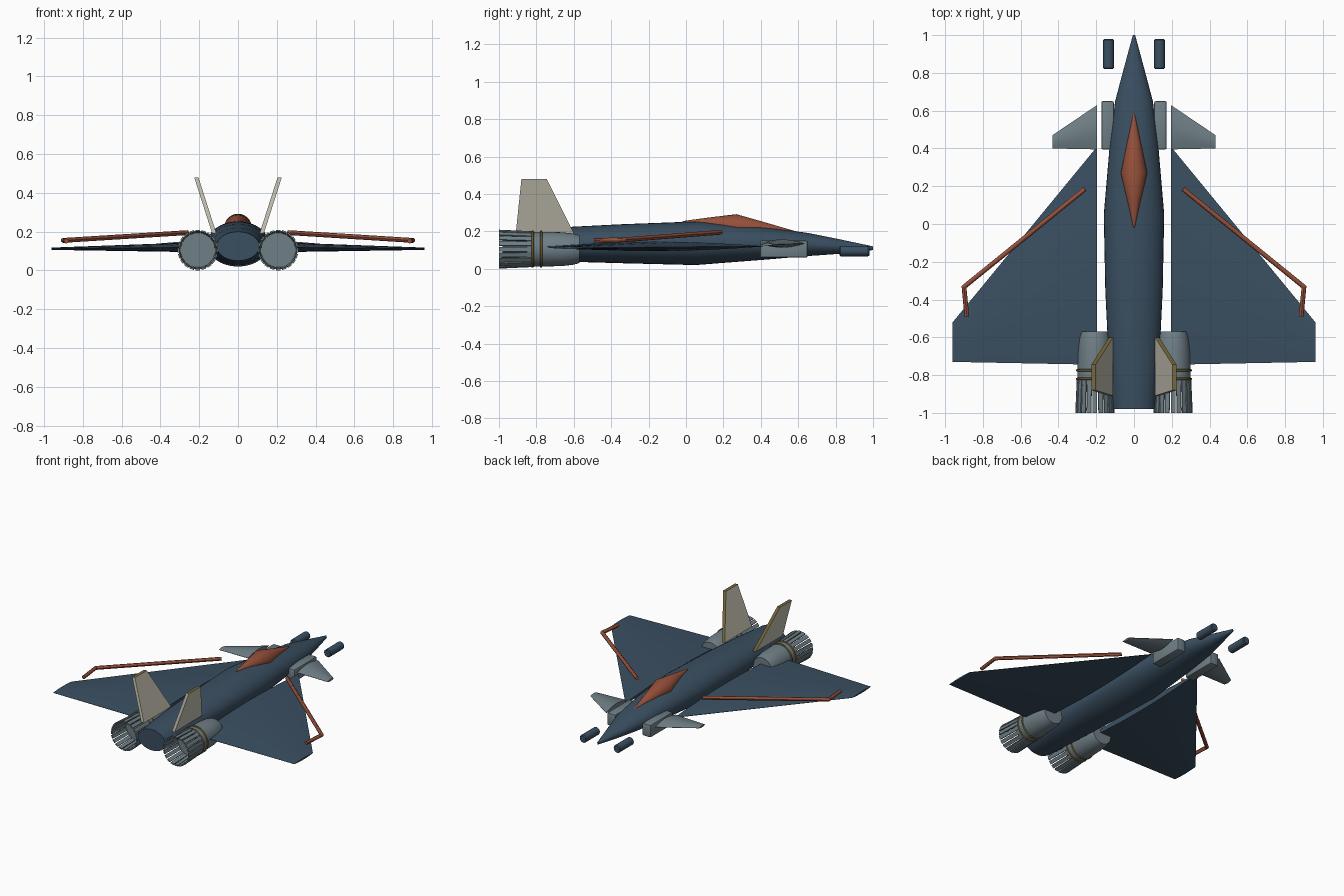
import bpy, bmesh, math
from mathutils import Vector

if "Cube" in bpy.data.objects:
    bpy.data.objects.remove(bpy.data.objects["Cube"])


def mat(name, hexcol):
    m = bpy.data.materials.new(name)
    lin = []
    for i in (0, 2, 4):
        c = int(hexcol[i:i + 2], 16) / 255
        lin.append(c / 12.92 if c < 0.04045 else ((c + 0.055) / 1.055) ** 2.4)
    m.diffuse_color = (*lin, 1)
    m.use_nodes = True
    m.node_tree.nodes["Principled BSDF"].inputs["Base Color"].default_value = m.diffuse_color
    return m


SLATE = mat("slate blue", "3A4F61")
COPPER = mat("copper", "96503A")
GREY = mat("steel grey", "6F7F86")
CREAM = mat("cream", "C6C3B3")
BRASS = mat("brass", "7A693A")


def finish(name, bm, mats, smooth=True):
    bmesh.ops.recalc_face_normals(bm, faces=bm.faces[:])
    me = bpy.data.meshes.new(name)
    bm.to_mesh(me)
    bm.free()
    ob = bpy.data.objects.new(name, me)
    bpy.context.collection.objects.link(ob)
    for m in mats:
        me.materials.append(m)
    if smooth:
        bpy.ops.object.select_all(action='DESELECT')
        ob.select_set(True)
        bpy.context.view_layer.objects.active = ob
        bpy.ops.object.shade_smooth_by_angle(angle=math.radians(30))
    return ob


def loft_into(bm, rings):
    """Skin equal-length closed rings and cap both ends."""
    vs = [[bm.verts.new(p) for p in r] for r in rings]
    n = len(vs[0])
    for a, b in zip(vs, vs[1:]):
        for i in range(n):
            bm.faces.new((a[i], a[(i + 1) % n], b[(i + 1) % n], b[i]))
    bm.faces.new(vs[0])
    bm.faces.new(vs[-1])


def loft(name, rings, m, smooth=True):
    bm = bmesh.new()
    loft_into(bm, rings)
    return finish(name, bm, [m], smooth)


def oval(x, y, z, rx, rz, n=32):
    return [(x + rx * math.cos(2 * math.pi * i / n), y,
             z + rz * math.sin(2 * math.pi * i / n)) for i in range(n)]


def foil(x, y_lead, y_trail, z, t, n=8):
    """Lens-shaped wing section of half thickness t."""
    top = [(x, y_lead + (y_trail - y_lead) * i / n,
            z + t * (math.sin(math.pi * i / n) * 0.95 + 0.05)) for i in range(n + 1)]
    return top + [(x, y, 2 * z - zz) for _, y, zz in reversed(top)]


def rod(bm, a, b, r, n=12):
    a, b = Vector(a), Vector(b)
    d = (b - a).normalized()
    u = d.cross(Vector((0, 0, 1))).normalized()
    v = d.cross(u)
    loft_into(bm, [[p + r * (u * math.cos(2 * math.pi * i / n) + v * math.sin(2 * math.pi * i / n))
                    for i in range(n)] for p in (a, b)])


# fuselage: y, half width, bottom, top
body = [(1.0, 0.006, 0.10, 0.12), (0.82, 0.055, 0.08, 0.158), (0.65, 0.10, 0.068, 0.192),
        (0.4, 0.13, 0.047, 0.225), (0.05, 0.16, 0.02, 0.253), (-0.35, 0.152, 0.03, 0.238),
        (-0.7, 0.135, 0.04, 0.22), (-0.98, 0.11, 0.05, 0.20)]
loft("fuselage", [oval(0, y, (a + b) / 2, w, (b - a) / 2) for y, w, a, b in body], SLATE)

# canopy
loft("canopy", [oval(0, y, z, w, h, 24) for y, w, z, h in
                [(0.59, 0.003, 0.197, 0.003), (0.43, 0.037, 0.212, 0.034), (0.27, 0.07, 0.225, 0.067),
                 (0.12, 0.035, 0.24, 0.034), (-0.02, 0.003, 0.252, 0.003)]], COPPER)

for s, side in ((-1, "left"), (1, "right")):
    # main wing and foreplane
    loft(side + "_wing", [foil(s * 0.195, 0.41, -0.745, 0.12, 0.026),
                          foil(s * 0.96, -0.52, -0.73, 0.112, 0.006)], SLATE)
    loft(side + "_foreplane", [foil(s * 0.195, 0.63, 0.395, 0.135, 0.022),
                               foil(s * 0.432, 0.47, 0.40, 0.13, 0.007)], GREY)

    # intake box with softened edges
    bm = bmesh.new()
    bmesh.ops.create_cube(bm, size=1)
    for v in bm.verts:
        v.co = (s * 0.14 + v.co.x * 0.066, 0.523 + v.co.y * 0.255, 0.105 + v.co.z * 0.09)
    bmesh.ops.bevel(bm, geom=bm.edges[:], offset=0.008, segments=2, affect='EDGES', profile=0.5)
    finish(side + "_intake", bm, [GREY])

    # nose pod
    loft(side + "_nose_pod", [oval(s * 0.135, y, 0.095, r, r, 20) for y, r in
                              [(0.98, 0.023), (0.974, 0.028), (0.826, 0.028), (0.82, 0.023)]], SLATE)

    # engine housing
    ex, ez = s * 0.207, 0.105
    loft(side + "_engine", [oval(ex, y, ez, r, r) for y, r in
                            [(-0.57, 0.074), (-0.60, 0.083), (-0.66, 0.09), (-0.76, 0.093),
                             (-0.85, 0.093)]], GREY)
    # brass bands
    for k, y in enumerate((-0.775, -0.82)):
        loft(f"{side}_band_{k + 1}", [oval(ex, y + d, ez, r, r) for d, r in
                                      [(-0.007, 0.092), (-0.004, 0.099), (0.004, 0.099), (0.007, 0.092)]],
             BRASS)
    # nozzle petals
    bm = bmesh.new()
    n = 20
    for i in range(n):
        a = 2 * math.pi * i / n
        rings = []
        for y, r in ((-0.825, 0.096), (-1.0, 0.104)):
            ring = []
            for rr, w in ((r, -0.012), (r, 0.012), (r - 0.009, 0.012), (r - 0.009, -0.012)):
                ring.append((ex + rr * math.cos(a) - w * math.sin(a), y,
                             ez + rr * math.sin(a) + w * math.cos(a)))
            rings.append(ring)
        loft_into(bm, rings)
    finish(side + "_nozzle_petals", bm, [GREY], False)

    # canted tail fin with brass leading and top edges
    outline = [(-0.60, 0.19), (-0.745, 0.48), (-0.88, 0.48), (-0.91, 0.19)]
    bm = bmesh.new()
    loft_into(bm, [[(s * (0.122 + (z - 0.19) * 0.32 + d), y, z) for y, z in outline]
                   for d in (-0.011, 0.011)])
    bmesh.ops.recalc_face_normals(bm, faces=bm.faces[:])
    for f in bm.faces:
        if f.normal.z > 0.8 or f.normal.y > 0.5:
            f.material_index = 1
    finish(side + "_tail_fin", bm, [CREAM, BRASS], False)

    # bent copper rod floating over the wing
    bm = bmesh.new()
    pts = [(s * 0.26, 0.185, 0.195), (s * 0.90, -0.333, 0.155), (s * 0.885, -0.49, 0.152)]
    for a, b in zip(pts, pts[1:]):
        rod(bm, a, b, 0.0125)
    bmesh.ops.create_icosphere(bm, subdivisions=2, radius=0.0128)
    for v in bm.verts[-42:]:
        v.co += Vector(pts[1])
    finish(side + "_wing_rod", bm, [COPPER])
